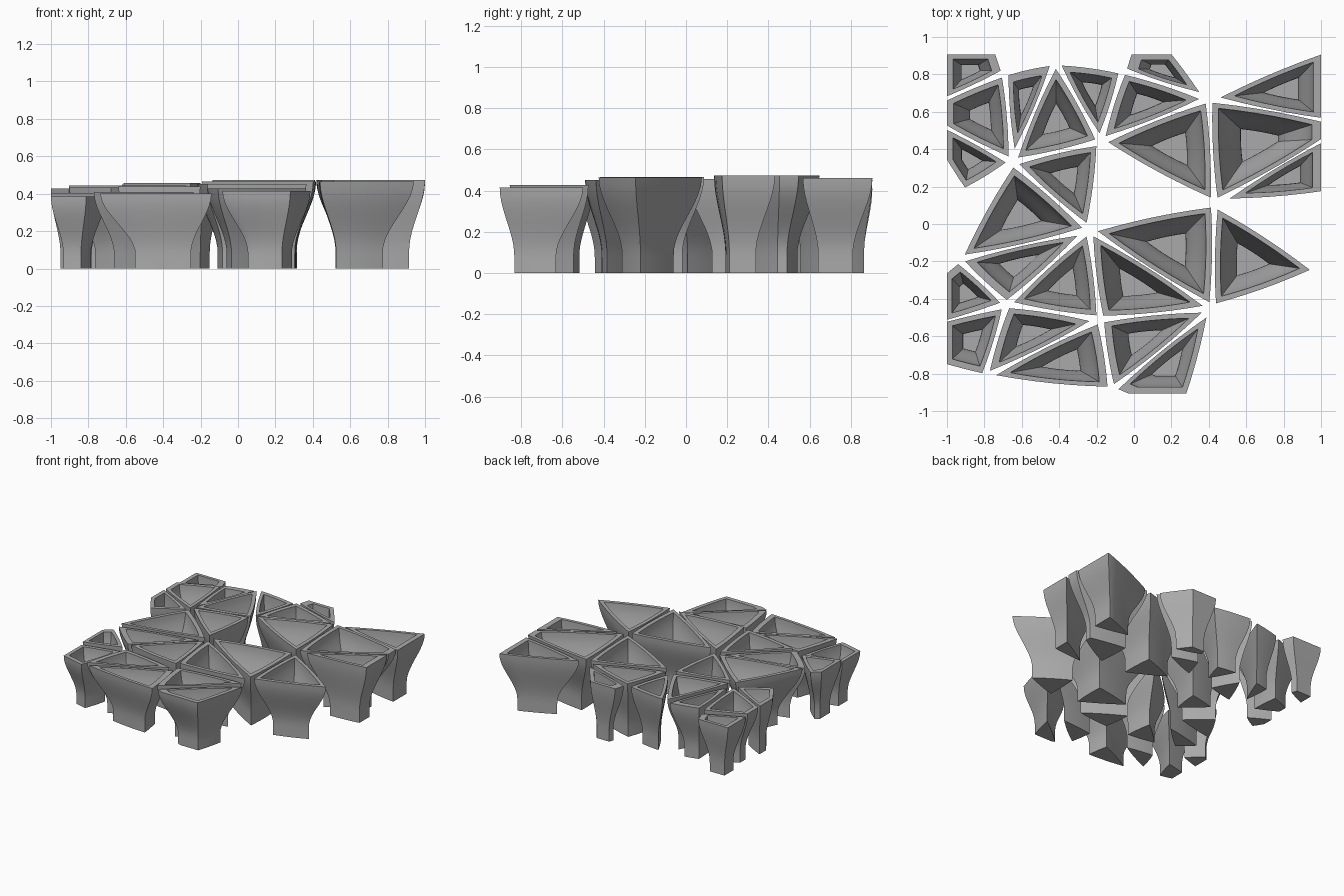
import bpy
import bmesh
import math
from mathutils import Vector

cube = bpy.data.objects.get("Cube")
if cube:
    bpy.data.objects.remove(cube, do_unlink=True)

# Shared plan points where the cells meet
POINTS = {
    "A": (-.65, .33), "B": (-.18, .44), "C": (.40, .67), "D": (-.24, -.03),
    "E": (.43, .11), "F": (-.18, -.51), "G": (.42, -.45), "H": (-.68, -.43),
    "I": (-.94, -.19), "J": (-.42, .87), "K": (-.06, .82), "L": (-.69, .81),
    "M": (.98, -.25), "N": (1.15, .53), "P": (1.13, .97), "Q": (1.15, .18),
    "R": (.05, 1.11), "S": (-1.16, .6), "T": (-.88, 1.28), "U": (-.91, .17),
    "V": (-1.41, -.63), "W": (-.8, -.82), "Y": (-.12, -.89), "Z": (.26, -1.02),
}
CELLS = ("LST LAS ASU LAJ JBA JKB KCB KRC CEB CNE CPN ENQ BDA ADI DHI DFH "
         "DGF EGD EMG IHV HVW FHW FWY FGY GYZ").split()
HALF_X, HALF_Y = 1.0, .905
GAP, BULGE, RIM = .018, .02, .028
FOOT, FLOOR, FLOOR_Z = .5, .34, .04
EDGE_STEPS, WALL_STEPS = 6, 12

grey = bpy.data.materials.new("stone_grey")
grey.use_nodes = True
colour = (.4, .4, .4, 1)
grey.diffuse_color = colour
grey.node_tree.nodes["Principled BSDF"].inputs["Base Color"].default_value = colour


def measure(poly):
    """Signed area, perimeter and area centroid of a polygon."""
    area, length, centre = 0, 0, Vector((0, 0))
    for p, q in zip(poly, poly[1:] + poly[:1]):
        cross = p.x * q.y - q.x * p.y
        area += cross / 2
        length += (q - p).length
        centre += (p + q) * cross / 6
    return area, length, centre / area


def clip(poly, axis, sign, limit):
    """Cut a polygon by one side of the rectangular plot."""
    kept = []
    for p, q in zip(poly, poly[1:] + poly[:1]):
        dp, dq = sign * p[axis] - limit, sign * q[axis] - limit
        if dp <= 0:
            kept.append(p)
        if dp * dq < 0:
            kept.append(p.lerp(q, dp / (dp - dq)))
    return kept


def outline(cell):
    """Triangle pulled in for the gap, with bowed edges, cut to the plot."""
    tri = [Vector(POINTS[k]) for k in cell]
    if measure(tri)[0] < 0:
        tri.reverse()
    area, length, _ = measure(tri)
    sides = [(tri[i - 1] - tri[i - 2]).length for i in range(3)]
    incentre = sum((p * s for p, s in zip(tri, sides)), Vector((0, 0))) / length
    shrink = 1 - GAP * length / (2 * area)
    tri = [incentre + (p - incentre) * shrink for p in tri]
    poly = []
    for p, q in zip(tri, tri[1:] + tri[:1]):
        out = Vector((q.y - p.y, p.x - q.x)) * BULGE
        for i in range(EDGE_STEPS):
            t = i / EDGE_STEPS
            poly.append(p.lerp(q, t) + out * 4 * t * (1 - t))
    for axis, limit in ((0, HALF_X), (1, HALF_Y)):
        for sign in (-1, 1):
            poly = clip(poly, axis, sign, limit)
    return poly


def flare(t):
    """Straight leg that swells into the wide mouth."""
    t = max(0, (t - .2) / .8)
    return t * t * (3 - 2 * t)


def funnel(name, poly):
    area, length, c = measure(poly)
    top = .476 - .025 * (c.x - .5) ** 2 - .057 * (c.y - .25) ** 2
    mouth = 1 - RIM * length / (2 * area)
    steps = [i / WALL_STEPS for i in range(WALL_STEPS + 1)]
    # Outer wall going up, then inner wall going down
    levels = [(FOOT + (1 - FOOT) * flare(t), top * t) for t in steps]
    levels += [(FLOOR + (mouth - FLOOR) * flare(t), FLOOR_Z + (top - FLOOR_Z) * t)
               for t in reversed(steps)]
    bm = bmesh.new()
    rings = [[bm.verts.new((*(c + (p - c) * s), z)) for p in poly]
             for s, z in levels]
    n = len(poly)
    for low, high in zip(rings, rings[1:]):
        for i in range(n):
            j = (i + 1) % n
            bm.faces.new((low[i], low[j], high[j], high[i]))
    bm.faces.new(rings[0][::-1])
    bm.faces.new(rings[-1])
    mesh = bpy.data.meshes.new(name)
    bm.to_mesh(mesh)
    bm.free()
    mesh.materials.append(grey)
    obj = bpy.data.objects.new(name, mesh)
    bpy.context.collection.objects.link(obj)
    return obj


# Field of hollow funnels
bpy.ops.object.select_all(action="DESELECT")
for number, cell in enumerate(CELLS, 1):
    obj = funnel(f"funnel_{number}", outline(cell))
    obj.select_set(True)
    bpy.context.view_layer.objects.active = obj
bpy.ops.object.shade_smooth_by_angle(angle=math.radians(30))
